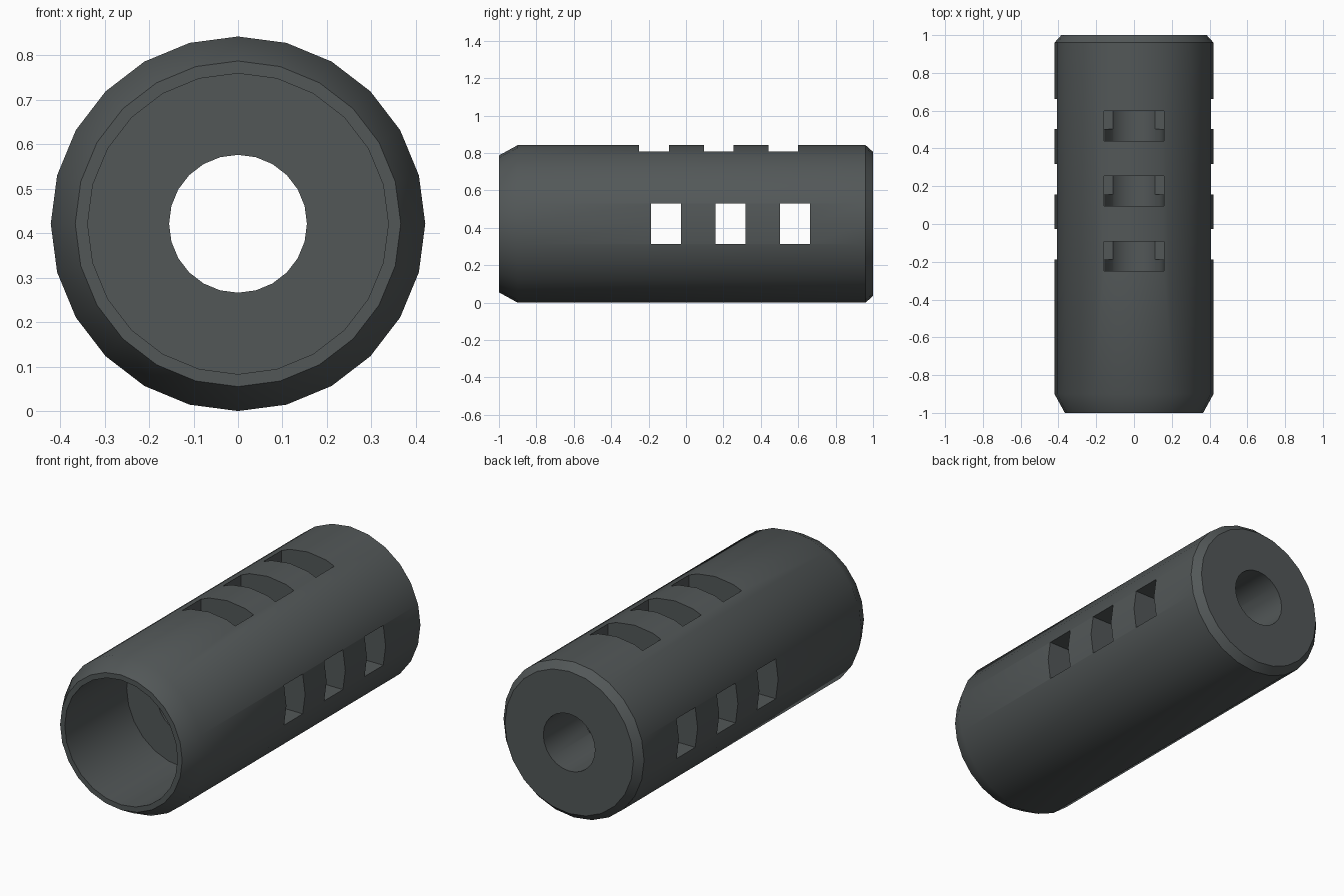
import bpy, bmesh, math
from mathutils import Matrix, Vector

if "Cube" in bpy.data.objects:
    bpy.data.objects.remove(bpy.data.objects["Cube"])

R, SIDES = 0.421, 24
ZC = R  # height of the bore axis

dark = bpy.data.materials.new("dark_steel_grey")
dark.diffuse_color = (0.085, 0.096, 0.097, 1)
dark.use_nodes = True
dark.node_tree.nodes["Principled BSDF"].inputs["Base Color"].default_value = dark.diffuse_color


def make_object(name, bm):
    bmesh.ops.recalc_face_normals(bm, faces=bm.faces)
    me = bpy.data.meshes.new(name)
    bm.to_mesh(me)
    bm.free()
    me.materials.append(dark)
    ob = bpy.data.objects.new(name, me)
    bpy.context.collection.objects.link(ob)
    return ob


def lathe(name, profile):
    """Revolve a closed (radius, y) profile around the y axis."""
    bm = bmesh.new()
    rings = []
    for i in range(SIDES):
        a = 2 * math.pi * i / SIDES
        rings.append([bm.verts.new((r * math.cos(a), y, ZC + r * math.sin(a)))
                      for r, y in profile])
    n = len(profile)
    for i in range(SIDES):
        p, q = rings[i], rings[(i + 1) % SIDES]
        for j in range(n):
            k = (j + 1) % n
            bm.faces.new((p[j], p[k], q[k], q[j]))
    return make_object(name, bm)


def port_cutter(name, spans, half_x, z0, z1):
    """Row of separate boxes, one for each (y0, y1) span."""
    bm = bmesh.new()
    for y0, y1 in spans:
        m = Matrix.Translation(Vector((0, (y0 + y1) / 2, (z0 + z1) / 2)))
        m = m @ Matrix.Diagonal((2 * half_x, y1 - y0, z1 - z0, 1))
        bmesh.ops.create_cube(bm, size=1, matrix=m)
    ob = make_object(name, bm)
    ob.hide_render = True
    return ob


# Body: chamfered tube with a wide front socket and a narrow through bore
body = lathe("ported_tube", [
    (0.155, 1.0), (0.385, 1.0), (R, 0.96), (R, -0.9),
    (0.366, -1.0), (0.338, -1.0), (0.338, -0.47), (0.155, -0.47)])

# Ports: three straight through the sides, three into the top only
side = [(y, y + 0.16) for y in (-0.187, 0.157, 0.502)]
top = [(y, y + 0.158) for y in (-0.25, 0.095, 0.44)]
cutters = [port_cutter("side_port_cutter", side, 0.6, ZC - 0.108, ZC + 0.108),
           port_cutter("top_port_cutter", top, 0.158, ZC + 0.013, 1.0)]

bpy.context.view_layer.objects.active = body
body.select_set(True)
for c in cutters:
    mod = body.modifiers.new(c.name, 'BOOLEAN')
    mod.operation = 'DIFFERENCE'
    mod.solver = 'EXACT'
    mod.object = c
    bpy.ops.object.modifier_apply(modifier=mod.name)
for c in cutters:
    bpy.data.objects.remove(c, do_unlink=True)

bpy.ops.object.shade_smooth_by_angle(angle=math.radians(30))
